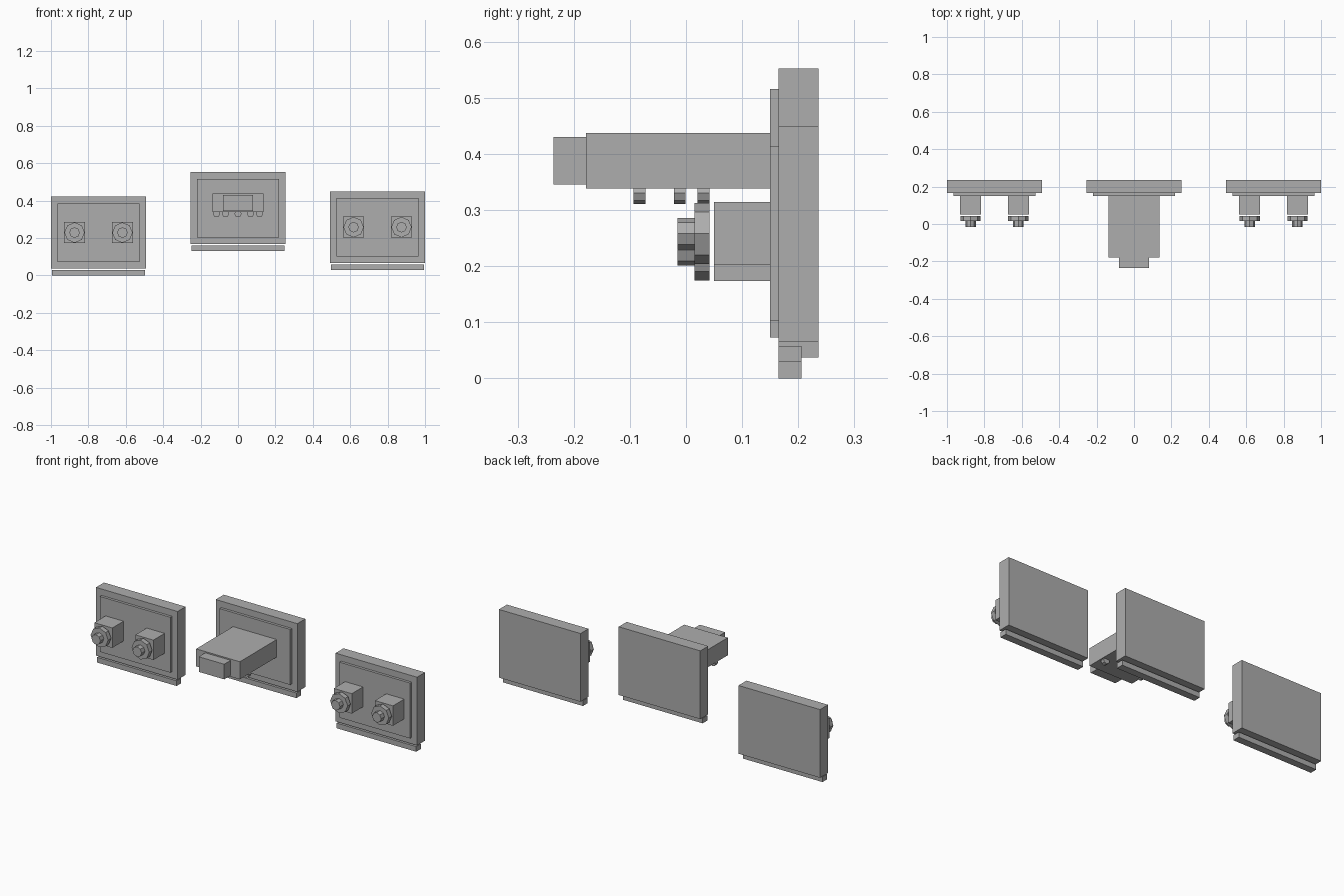
import bpy
import math

if "Cube" in bpy.data.objects:
    bpy.data.objects.remove(bpy.data.objects["Cube"], do_unlink=True)

grey = bpy.data.materials.new("plain_grey")
grey.use_nodes = True
colour = (0.42, 0.42, 0.42, 1)
grey.diffuse_color = colour
grey.node_tree.nodes["Principled BSDF"].inputs["Base Color"].default_value = colour


def box(name, x, y, z):
    """Box filling the given (low, high) range on each axis."""
    spans = (x, y, z)
    bpy.ops.mesh.primitive_cube_add(size=1, location=[(a + b) / 2 for a, b in spans])
    ob = bpy.context.object
    ob.name = name
    ob.scale = [b - a for a, b in spans]
    bpy.ops.object.transform_apply(location=False, rotation=False, scale=True)
    ob.data.materials.append(grey)


def rod(name, x, z, radius, y):
    """Eight-sided cylinder lying along y."""
    bpy.ops.mesh.primitive_cylinder_add(
        vertices=8, radius=radius, depth=y[1] - y[0],
        location=(x, sum(y) / 2, z), rotation=(math.pi / 2, 0, 0))
    ob = bpy.context.object
    ob.name = name
    ob.data.materials.append(grey)


def around(centre, half):
    return (centre - half, centre + half)


def panel(side, x, z):
    """Wall slab with raised front plate and a strip below it."""
    box(side + "_slab", around(x, 0.254), (0.165, 0.236), around(z, 0.192))
    box(side + "_plate", around(x, 0.22), (0.15, 0.165), around(z, 0.156))
    box(side + "_lower_strip", around(x, 0.248), (0.165, 0.206), (z - 0.229, z - 0.2))


# Outer panels, each with two posts carrying a disc and a pin
for side, x, z in (("right", -0.746, 0.229), ("left", 0.746, 0.258)):
    panel(side, x, z)
    for place, offset in (("right", -0.128), ("left", 0.128)):
        px = x + offset
        name = f"{side}_panel_{place}"
        box(name + "_post", around(px, 0.056), (0.05, 0.15), around(z, 0.056))
        rod(name + "_disc", px, z, 0.0545, (0.015, 0.042))
        rod(name + "_pin", px, z, 0.028, (-0.015, 0.015))

# Middle panel with a long arm and its tip
panel("middle", 0, 0.36)
box("arm", around(0, 0.136), (-0.178, 0.15), (0.338, 0.437))
box("arm_tip", around(0, 0.079), (-0.236, -0.178), (0.345, 0.43))

# Studs in an arc under the arm
for x, y in ((-0.115, -0.083), (-0.067, -0.011), (0, 0.031), (0.067, -0.011), (0.115, -0.083)):
    rod("arm_stud", x, 0.33, 0.019, around(y, 0.0105))
